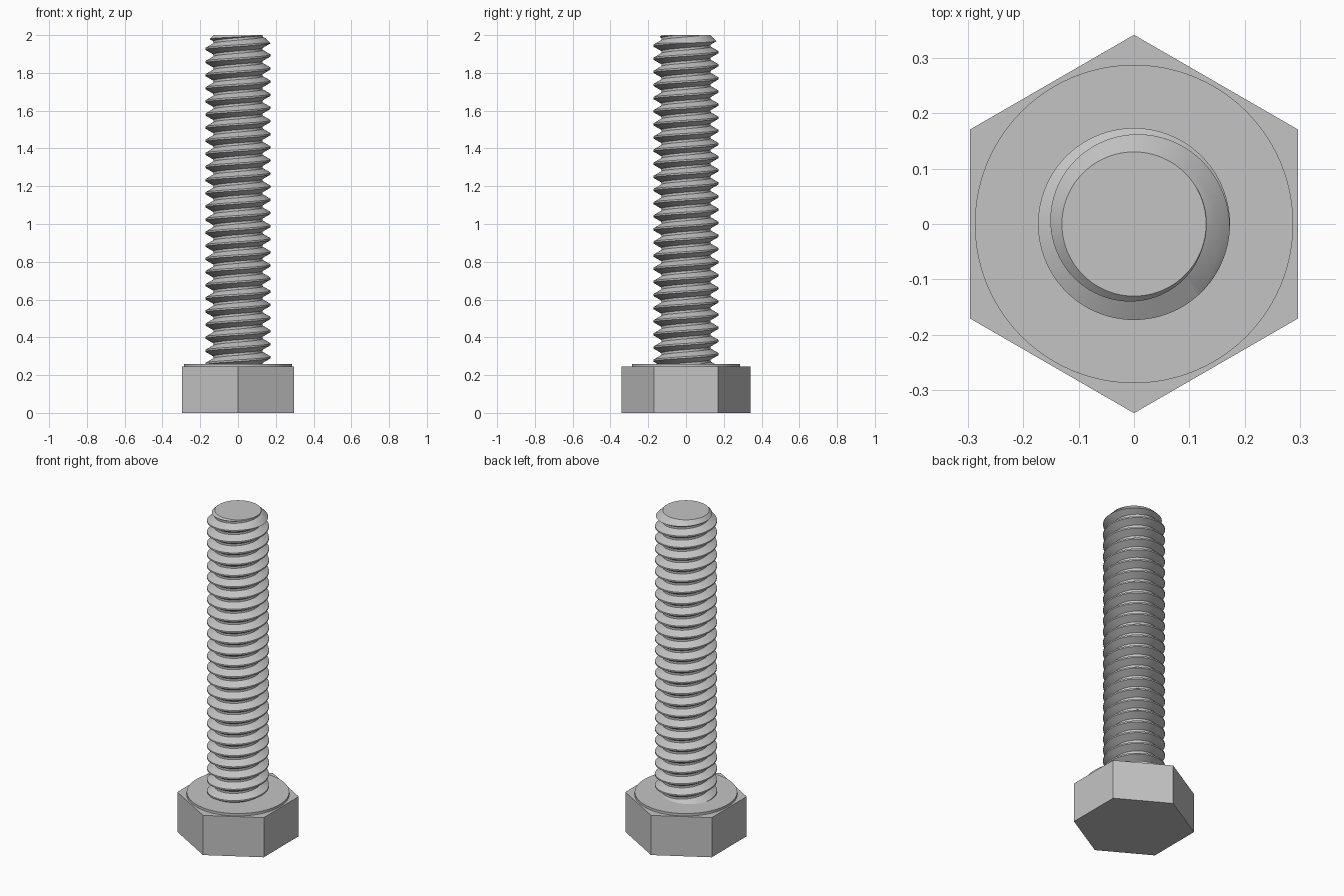
import bpy
import bmesh
from math import pi, cos, sin, radians

if "Cube" in bpy.data.objects:
    bpy.data.objects.remove(bpy.data.objects["Cube"], do_unlink=True)

# Dimensions
HEAD_TOP, WASHER_TOP, TIP = 0.245, 0.26, 2.0
HEX_RADIUS, WASHER_RADIUS = 0.341, 0.287
MAJOR, MINOR = 0.173, 0.131
PITCH = 0.0695
CREST_Z = 1.962          # height of a crest on the +x side
SEGMENTS = 96
TURNS = 27

# Material
steel = bpy.data.materials.new("steel_grey")
steel.use_nodes = True
colour = (0.55, 0.55, 0.55, 1.0)
steel.diffuse_color = colour
steel.node_tree.nodes["Principled BSDF"].inputs["Base Color"].default_value = colour


def make_object(name, bm):
    bmesh.ops.recalc_face_normals(bm, faces=bm.faces)
    mesh = bpy.data.meshes.new(name)
    bm.to_mesh(mesh)
    bm.free()
    mesh.materials.append(steel)
    obj = bpy.data.objects.new(name, mesh)
    bpy.context.scene.collection.objects.link(obj)
    return obj


def prism(name, sides, radius, bottom, top, turn=0.0):
    bm = bmesh.new()
    ring = [bm.verts.new((radius * cos(turn + 2 * pi * i / sides),
                          radius * sin(turn + 2 * pi * i / sides), bottom))
            for i in range(sides)]
    face = bm.faces.new(ring)
    out = bmesh.ops.extrude_face_region(bm, geom=[face], use_keep_orig=True)
    for v in out["geom"]:
        if isinstance(v, bmesh.types.BMVert):
            v.co.z = top
    return make_object(name, bm)


def lathe(name, profile):
    bm = bmesh.new()
    verts = [bm.verts.new((r, 0, z)) for r, z in profile]
    edges = [bm.edges.new(pair) for pair in zip(verts, verts[1:])]
    bmesh.ops.spin(bm, geom=verts + edges, cent=(0, 0, 0), axis=(0, 0, 1),
                   angle=2 * pi, steps=SEGMENTS, use_merge=True)
    bmesh.ops.remove_doubles(bm, verts=bm.verts, dist=1e-5)
    return make_object(name, bm)


def smooth(obj):
    bpy.ops.object.select_all(action='DESELECT')
    obj.select_set(True)
    bpy.context.view_layer.objects.active = obj
    bpy.ops.object.shade_smooth_by_angle(angle=radians(30))


def helical_thread(name):
    # One pitch of the profile: flat crest, flank, flat root, flank
    flat = PITCH / 16
    flank = (MAJOR - MINOR) * 0.577
    profile = [(MAJOR, -flat), (MAJOR, flat),
               (MINOR, flat + flank), (MINOR, PITCH - flat - flank)]
    start = CREST_Z - (TURNS - 2) * PITCH
    bm = bmesh.new()
    columns = []
    for i in range(SEGMENTS):
        a = 2 * pi * i / SEGMENTS
        rise = start - PITCH + PITCH * i / SEGMENTS
        columns.append([bm.verts.new((r * cos(a), r * sin(a), rise + t * PITCH + z))
                        for t in range(TURNS + 1) for r, z in profile])
    count = TURNS * len(profile)
    # The last column joins the first one a full pitch higher
    for i in range(SEGMENTS):
        here = columns[i]
        last = i == SEGMENTS - 1
        there = columns[0][len(profile):] if last else columns[i + 1]
        for k in range(min(len(here), len(there)) - 1):
            bm.faces.new((here[k], there[k], there[k + 1], here[k + 1]))
    # Close both ends with a fan
    rims = [e for e in bm.edges if e.is_boundary]
    middle = (WASHER_TOP + TIP) / 2
    for is_top in (False, True):
        rim = [e for e in rims if (e.verts[0].co.z > middle) == is_top]
        height = sum(e.verts[0].co.z for e in rim) / len(rim)
        centre = bm.verts.new((0, 0, height))
        for e in rim:
            bm.faces.new((e.verts[0], e.verts[1], centre))
    return make_object(name, bm)


# Head
prism("hex_head", 6, HEX_RADIUS, 0, HEAD_TOP, pi / 2)
smooth(prism("washer_face", SEGMENTS, WASHER_RADIUS, HEAD_TOP - 0.01, WASHER_TOP))

# Threaded shank, trimmed to length with a chamfered tip
shank = helical_thread("threaded_shank")
tip_radius = MINOR - 0.001
trim = lathe("trim_cutter", [(0, WASHER_TOP - 0.008), (0.2, WASHER_TOP - 0.008),
                             (0.2, TIP + tip_radius - 0.2), (tip_radius, TIP), (0, TIP)])
trim.hide_render = True
cut = shank.modifiers.new("trim", 'BOOLEAN')
cut.operation = 'INTERSECT'
cut.solver = 'EXACT'
cut.object = trim
bpy.context.view_layer.update()
graph = bpy.context.evaluated_depsgraph_get()
trimmed = bpy.data.meshes.new_from_object(shank.evaluated_get(graph))
shank.modifiers.clear()
shank.data = trimmed
bpy.data.objects.remove(trim, do_unlink=True)
trimmed.materials.clear()
trimmed.materials.append(steel)
for poly in trimmed.polygons:
    poly.material_index = 0
smooth(shank)
